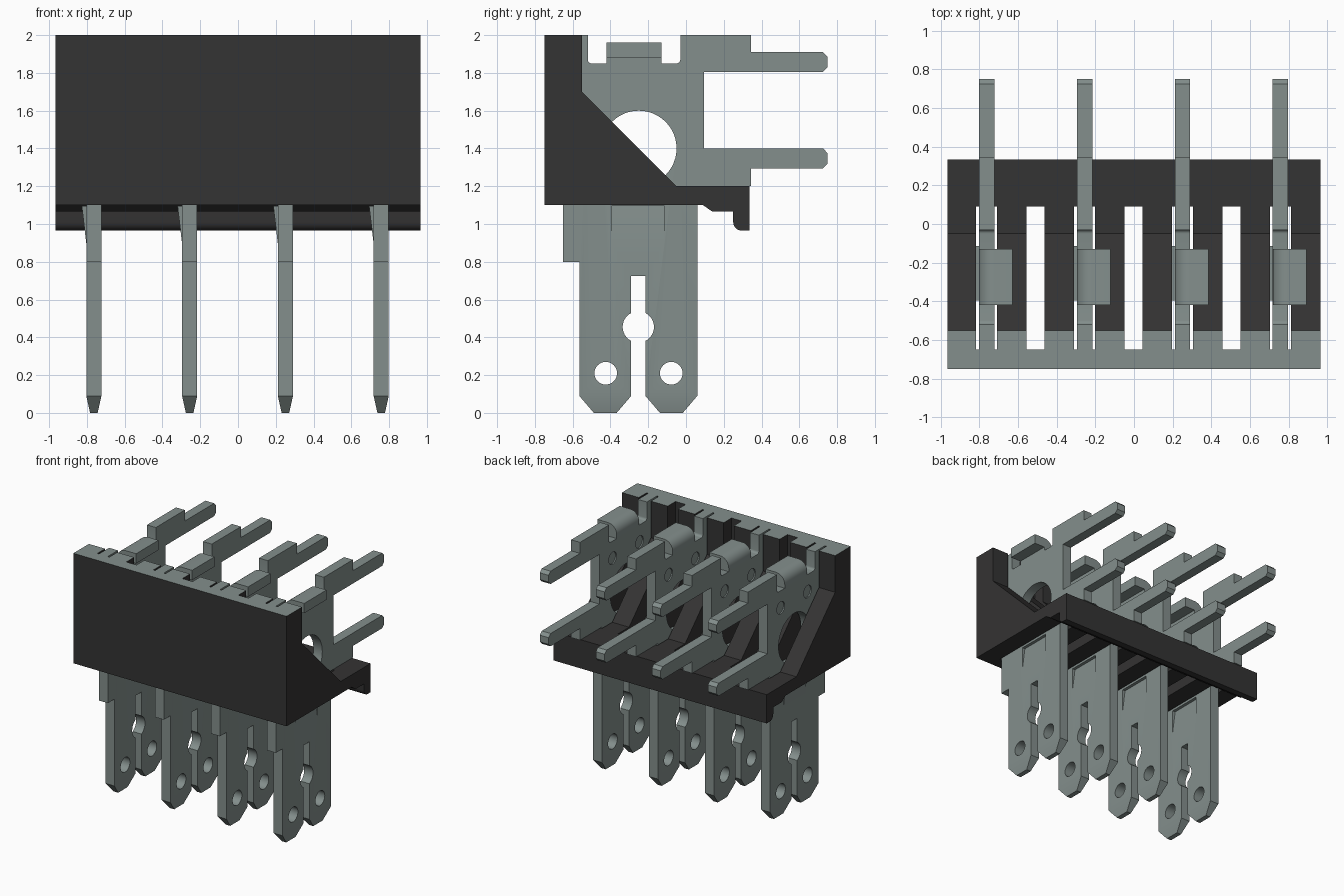
import bpy, bmesh
from math import sin, cos, pi, asin
from mathutils import Vector, Matrix

if "Cube" in bpy.data.objects:
    bpy.data.objects.remove(bpy.data.objects["Cube"])


def material(name, rgb):
    m = bpy.data.materials.new(name)
    m.use_nodes = True
    m.diffuse_color = (*rgb, 1)
    bsdf = m.node_tree.nodes["Principled BSDF"]
    bsdf.inputs["Base Color"].default_value = (*rgb, 1)
    bsdf.inputs["Roughness"].default_value = 0.6
    return m


metal = material("grey_metal", (0.23, 0.275, 0.265))
plastic = material("black_plastic", (0.034, 0.033, 0.033))


def arc(cy, cz, r, start, end, steps):
    """Points on an arc, angles in radians."""
    angles = [start + (end - start) * i / steps for i in range(steps + 1)]
    return [(cy + r * cos(a), cz + r * sin(a)) for a in angles]


def prism(bm, points, lo, hi, axis="X"):
    """Extrude a closed outline along X (outline is y,z) or Y (outline is x,z)."""
    if axis == "X":
        verts = [bm.verts.new((lo, a, b)) for a, b in points]
        step = Vector((hi - lo, 0, 0))
    else:
        verts = [bm.verts.new((a, lo, b)) for a, b in points]
        step = Vector((0, hi - lo, 0))
    face = bm.faces.new(verts)
    new = bmesh.ops.extrude_face_region(bm, geom=[face], use_keep_orig=True)["geom"]
    bmesh.ops.translate(bm, vec=step, verts=[v for v in new if isinstance(v, bmesh.types.BMVert)])
    bmesh.ops.recalc_face_normals(bm, faces=bm.faces[:])


def box(bm, lo, hi):
    prism(bm, [(lo[1], lo[2]), (hi[1], lo[2]), (hi[1], hi[2]), (lo[1], hi[2])], lo[0], hi[0])


def disc(bm, y, z, r, lo, hi, sides=32):
    prism(bm, arc(y, z, r, 0, 2 * pi, sides)[:-1], lo, hi)


def make(name, bm, *mats):
    mesh = bpy.data.meshes.new(name)
    bmesh.ops.recalc_face_normals(bm, faces=bm.faces[:])
    bm.to_mesh(mesh)
    bm.free()
    for m in mats:
        mesh.materials.append(m)
    ob = bpy.data.objects.new(name, mesh)
    bpy.context.collection.objects.link(ob)
    return ob


def cut(ob, bm, mat):
    """Subtract the cutter solids and bake the result."""
    cutter = make("cutter", bm, mat)
    cutter.hide_render = True
    mod = ob.modifiers.new("cut", "BOOLEAN")
    mod.operation, mod.solver, mod.object = "DIFFERENCE", "EXACT", cutter
    deps = bpy.context.evaluated_depsgraph_get()
    mesh = bpy.data.meshes.new_from_object(ob.evaluated_get(deps))
    ob.modifiers.clear()
    ob.data = mesh
    bpy.data.objects.remove(cutter)


def smooth(ob):
    bpy.ops.object.select_all(action="DESELECT")
    ob.select_set(True)
    bpy.context.view_layer.objects.active = ob
    bpy.ops.object.shade_smooth_by_angle(angle=0.5)


pitch = 0.507
blade_x = [-0.763 + pitch * i for i in range(4)]

# Housing: front wall, sloped ribs, floor and rear lip
bm = bmesh.new()
outline = [(-0.75, 1.1), (0.09, 1.1), (0.14, 1.065), (0.25, 1.065)]
outline += arc(0.295, 1.01, 0.045, pi, 1.5 * pi, 6)
outline += [(0.335, 0.965), (0.335, 1.2), (-0.05, 1.2), (-0.55, 1.7), (-0.55, 2), (-0.75, 2)]
prism(bm, outline, -0.965, 0.965)
housing = make("housing", bm, plastic, metal)

# Slots for the blades, and open gaps between them
bm = bmesh.new()
for x in blade_x:
    box(bm, (x - 0.055, -0.65, 0.9), (x + 0.055, 0.09, 2.1))
for x in blade_x[:-1]:
    c = x + pitch / 2
    box(bm, (c - 0.046, -0.65, 0.9), (c + 0.046, 0.09, 2.1))
cut(housing, bm, plastic)
for p in housing.data.polygons:
    p.material_index = int(p.center.z > 1.99 and p.normal.z > 0.9)
smooth(housing)

# Blade plate outline with keyhole slot, two prongs and top notches
T = 0.04
mid, half, r = -0.2525, 0.0375, 0.083
a = asin(half / r)
outline = [(mid + half, 0.09), (0.06, 0.09), (0.06, 1.2), (0.345, 1.2), (0.345, 1.295)]
outline += [(0.725, 1.295), (0.75, 1.32), (0.75, 1.375), (0.725, 1.4), (0.095, 1.4)]
outline += [(0.095, 1.805), (0.725, 1.805), (0.75, 1.83), (0.75, 1.885), (0.725, 1.91)]
outline += [(0.345, 1.91), (0.345, 2), (-0.03, 2)]
outline += arc(-0.05, 1.87, 0.02, 0, -pi / 2, 4)
outline += arc(-0.5, 1.87, 0.02, -pi / 2, -pi, 4)
outline += [(-0.52, 2), (-0.65, 2), (-0.65, 0.8), (-0.565, 0.8), (-0.565, 0.09), (mid - half, 0.09)]
outline += arc(mid, 0.455, r, 1.5 * pi - a, pi / 2 + a, 12)
outline += [(mid - half, 0.725), (mid + half, 0.725)]
outline += arc(mid, 0.455, r, pi / 2 - a, -pi / 2 + a, 12)
bm = bmesh.new()
prism(bm, outline, -T, T)

# Tapered leg tips
tips = [f for f in bm.faces if all(abs(v.co.z - 0.09) < 1e-4 for v in f.verts)]
for f in tips:
    c = f.calc_center_median()
    new = bmesh.ops.extrude_face_region(bm, geom=[f])["geom"]
    for v in [g for g in new if isinstance(g, bmesh.types.BMVert)]:
        v.co = (v.co.x * 0.5, c.y + (v.co.y - c.y) * 0.44, 0)
bmesh.ops.delete(bm, geom=[f for f in tips if f.is_valid], context="FACES_ONLY")
blade = make("blade_1", bm, metal)

# Holes, shallow dimples and the hollow behind the lance
bm = bmesh.new()
disc(bm, -0.25, 1.4, 0.2, -0.1, 0.1, 48)
for y in (-0.425, -0.078):
    disc(bm, y, 0.21, 0.06, -0.1, 0.1)
    disc(bm, y, 1.71, 0.05, -0.1, -T + 0.01)
prism(bm, [(T + 0.001, 0.895), (T + 0.001, 1.095), (T - 0.025, 1.095)], -0.395, -0.115, "Y")
cut(blade, bm, metal)

# Lance and folded top tab, joined to the blade mesh
bm = bmesh.new()
bm.from_mesh(blade.data)
prism(bm, [(-T, 0.895), (-T, 1.095), (-T - 0.024, 1.095)], -0.395, -0.115, "Y")
tab = [(T, 1.85), (T, 1.88), (0.135, 1.88), (0.135, 1.96)]
tab += arc(T, 1.88, 0.08, pi / 2, pi, 8) + [(-T, 1.85)]
prism(bm, tab, -0.42, -0.13, "Y")
bm.to_mesh(blade.data)
bm.free()
smooth(blade)

# Repeat the blade along the housing
blade.location.x = blade_x[0]
for i, x in enumerate(blade_x[1:], 2):
    copy = bpy.data.objects.new(f"blade_{i}", blade.data)
    copy.location.x = x
    bpy.context.collection.objects.link(copy)
